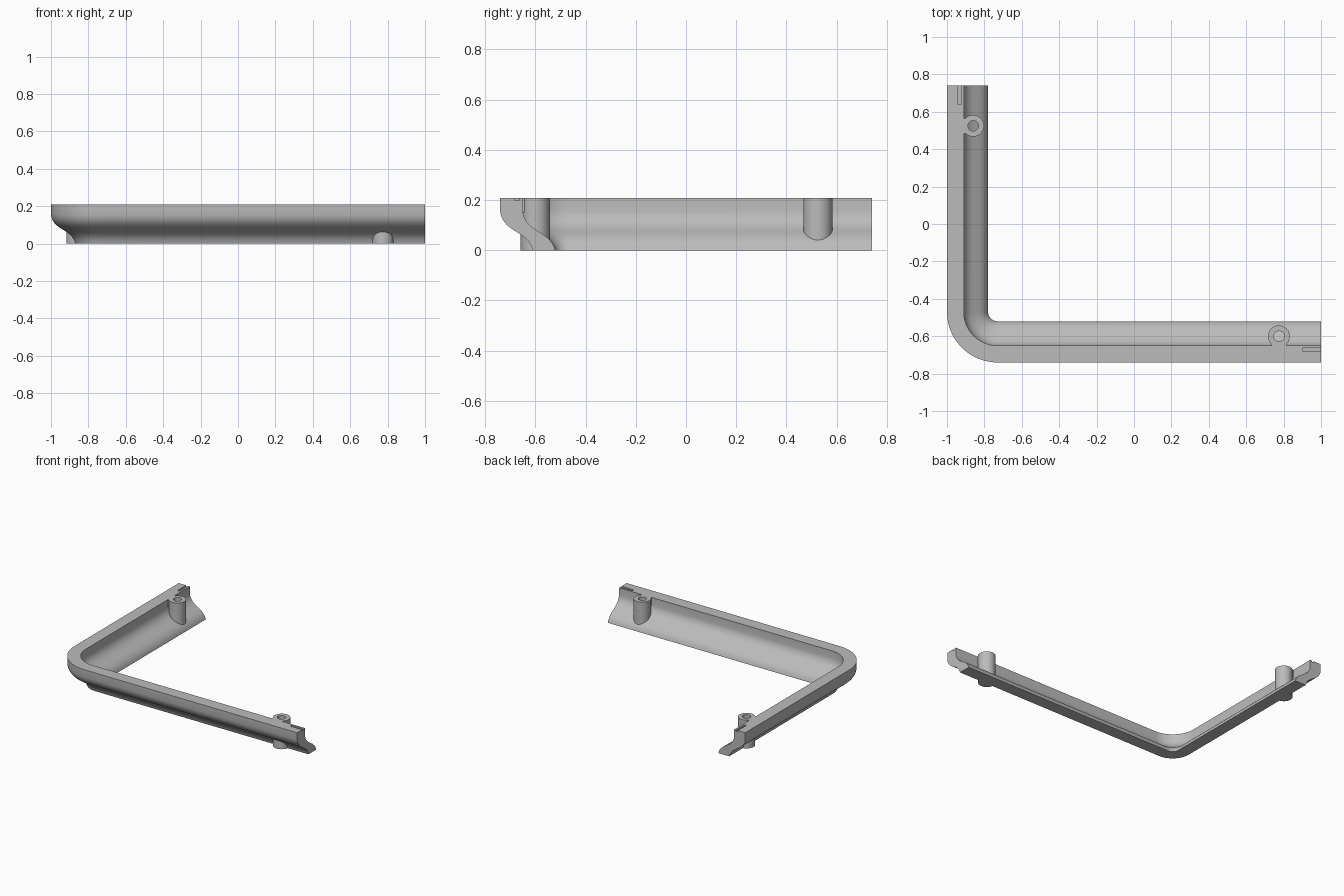
import bpy, bmesh, math
from mathutils import Vector

cube = bpy.data.objects.get("Cube")
if cube:
    bpy.data.objects.remove(cube, do_unlink=True)

HEIGHT, WALL = 0.208, 0.09
CENTER, RADIUS = Vector((-0.73, -0.47)), 0.27   # corner arc of the outer edge

grey = bpy.data.materials.new("plain grey")
grey.use_nodes = True
grey.diffuse_color = (0.5, 0.5, 0.5, 1)
grey.node_tree.nodes["Principled BSDF"].inputs["Base Color"].default_value = (0.5, 0.5, 0.5, 1)


def make(name, bm):
    bmesh.ops.recalc_face_normals(bm, faces=bm.faces)
    mesh = bpy.data.meshes.new(name)
    bm.to_mesh(mesh)
    bm.free()
    mesh.materials.append(grey)
    obj = bpy.data.objects.new(name, mesh)
    bpy.context.collection.objects.link(obj)
    return obj


def smooth(obj):
    bpy.ops.object.select_all(action='DESELECT')
    obj.select_set(True)
    bpy.context.view_layer.objects.active = obj
    bpy.ops.object.shade_smooth_by_angle(angle=math.radians(30))


def box(name, x, y, z):
    bm = bmesh.new()
    bmesh.ops.create_cube(bm, size=1)
    for v in bm.verts:
        v.co = [lo + (c + 0.5) * (hi - lo) for c, (lo, hi) in zip(v.co, (x, y, z))]
    return make(name, bm)


def s_curve(steps=14):
    """Moulding curve as (inward offset, height), from the rim to the floor."""
    a, b, c, d = map(Vector, ((0, 0.155), (0.01, 0.07), (0.11, 0.08), (0.13, 0)))
    ts = [i / steps for i in range(steps + 1)]
    return [a*(1-t)**3 + b*3*t*(1-t)**2 + c*3*t*t*(1-t) + d*t**3 for t in ts]


# Rail: S-shaped section swept along two arms and a rounded corner
outer = [Vector((0, HEIGHT))] + s_curve()
profile = outer + [p + Vector((WALL, 0)) for p in reversed(outer)]
bm = bmesh.new()


def section(origin, direction):
    ring = []
    for p in profile:
        xy = origin + direction * (RADIUS - p.x)
        ring.append(bm.verts.new((xy.x, xy.y, p.y)))
    return ring


rings = [section(Vector((CENTER.x, 0.74)), Vector((-1, 0)))]
for i in range(25):
    a = math.pi + i / 24 * math.pi / 2
    rings.append(section(CENTER, Vector((math.cos(a), math.sin(a)))))
rings.append(section(Vector((1, CENTER.y)), Vector((0, -1))))
n = len(profile)
for r, s in zip(rings, rings[1:]):
    for i in range(n):
        bm.faces.new((r[i], r[(i + 1) % n], s[(i + 1) % n], s[i]))
bm.faces.new(rings[0])
bm.faces.new(rings[-1])
rail = make("corner_rail", bm)

# Shallow slots cut into the rim at both ends
top = (HEIGHT - 0.009, HEIGHT + 0.02)
for cutter in (box("front_slot_cutter", (0.9, 1.02), (-0.68, -0.664), top),
               box("side_slot_cutter", (-0.94, -0.924), (0.64, 0.76), top)):
    mod = rail.modifiers.new("slot", 'BOOLEAN')
    mod.operation, mod.solver, mod.object = 'DIFFERENCE', 'EXACT', cutter
    bpy.ops.object.select_all(action='DESELECT')
    bpy.context.view_layer.objects.active = rail
    bpy.ops.object.modifier_apply(modifier=mod.name)
    bpy.data.objects.remove(cutter, do_unlink=True)
smooth(rail)


# Screw posts: turned cylinders with a blind hole in the top
def screw_post(name, x, y, sides=40):
    bm = bmesh.new()
    rings = []
    for radius, z in ((0.058, 0), (0.058, HEIGHT), (0.028, HEIGHT), (0.028, 0.06)):
        rings.append([bm.verts.new((x + radius * math.cos(2 * math.pi * i / sides),
                                    y + radius * math.sin(2 * math.pi * i / sides), z))
                      for i in range(sides)])
    for r, s in zip(rings, rings[1:]):
        for i in range(sides):
            j = (i + 1) % sides
            bm.faces.new((r[i], r[j], s[j], s[i]))
    bm.faces.new(rings[0])
    bm.faces.new(rings[-1])
    smooth(make(name, bm))


screw_post("front_screw_post", 0.775, -0.6)
screw_post("side_screw_post", -0.86, 0.525)

# Short webs joining the posts to the rim
web = (0.15, HEIGHT)
box("front_post_web", (0.735, 0.815), (-0.655, -0.632), web)
box("side_post_web", (-0.915, -0.892), (0.485, 0.565), web)
